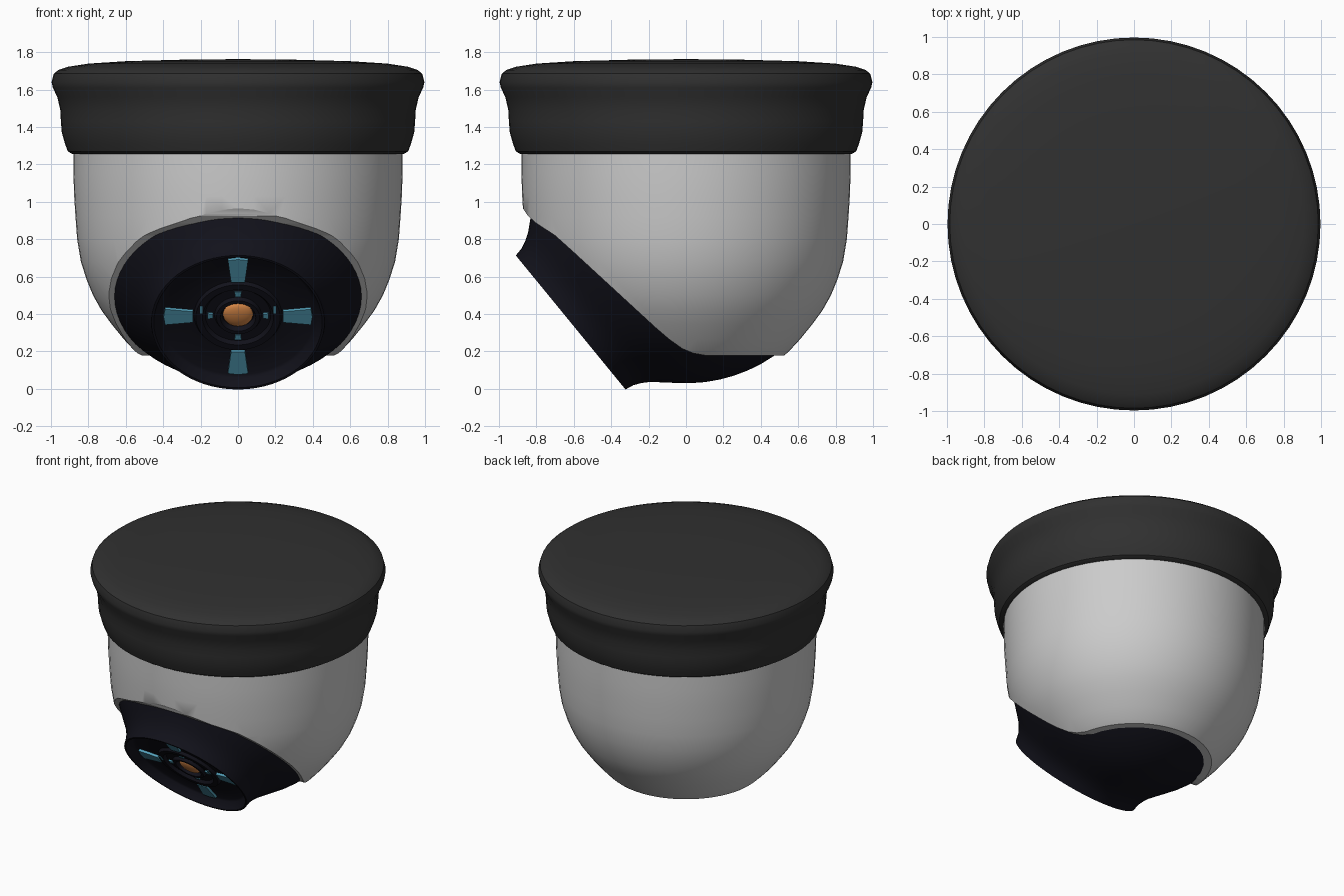
import bpy, bmesh
from math import sin, cos, pi, sqrt, radians, acos
from mathutils import Matrix

if "Cube" in bpy.data.objects:
    bpy.data.objects.remove(bpy.data.objects["Cube"])


def material(name, color):
    m = bpy.data.materials.new(name)
    m.diffuse_color = (*color, 1)
    m.use_nodes = True
    m.node_tree.nodes["Principled BSDF"].inputs["Base Color"].default_value = m.diffuse_color
    return m


CHARCOAL = material("charcoal", (0.03, 0.03, 0.03))
BLACK = material("black", (0.006, 0.006, 0.011))
BLUE = material("blue", (0.09, 0.36, 0.5))
ORANGE = material("orange", (0.75, 0.27, 0.07))


def finish(name, bm, mat=None, matrix=None, smooth=True):
    bmesh.ops.recalc_face_normals(bm, faces=bm.faces)
    me = bpy.data.meshes.new(name)
    bm.to_mesh(me)
    bm.free()
    ob = bpy.data.objects.new(name, me)
    bpy.context.collection.objects.link(ob)
    if mat:
        me.materials.append(mat)
    if matrix:
        ob.matrix_world = matrix
    if smooth:
        shade(ob)
    return ob


def shade(ob):
    bpy.ops.object.select_all(action='DESELECT')
    bpy.context.view_layer.objects.active = ob
    ob.select_set(True)
    bpy.ops.object.shade_smooth_by_angle(angle=radians(35))


def lathe(name, profile, mat=None, matrix=None, n=64, smooth=True):
    """Revolve (radius, z) points that start and end on the axis."""
    bm = bmesh.new()
    rings = []
    for r, z in profile:
        if r == 0:
            rings.append([bm.verts.new((0, 0, z))] * n)
        else:
            rings.append([bm.verts.new((r * cos(2 * pi * i / n), r * sin(2 * pi * i / n), z))
                          for i in range(n)])
    for a, b in zip(rings, rings[1:]):
        for i in range(n):
            j = (i + 1) % n
            bm.faces.new(list(dict.fromkeys((a[i], a[j], b[j], b[i]))))
    return finish(name, bm, mat, matrix, smooth)


def prism(name, outline, lo, hi, axes, mat=None, matrix=None, smooth=False):
    """Extrude a 2D outline; axes maps (u, v, w) to xyz."""
    bm = bmesh.new()
    a = [bm.verts.new(axes(u, v, lo)) for u, v in outline]
    b = [bm.verts.new(axes(u, v, hi)) for u, v in outline]
    bm.faces.new(a)
    bm.faces.new(b)
    for i in range(len(a)):
        j = (i + 1) % len(a)
        bm.faces.new((a[i], a[j], b[j], b[i]))
    return finish(name, bm, mat, matrix, smooth)


# Mounting cap
lathe("mounting_cap", [
    (0, 1.255), (0.885, 1.255), (0.91, 1.27), (0.925, 1.31), (0.942, 1.37), (0.947, 1.43),
    (0.95, 1.49), (0.966, 1.56), (0.99, 1.61), (0.997, 1.64), (0.985, 1.685), (0.96, 1.705),
    (0.91, 1.722), (0.8, 1.739), (0.6, 1.752), (0.3, 1.76), (0, 1.763)], CHARCOAL)

# Housing: deep dome
housing = lathe("housing", [
    (0, 1.30), (0.88, 1.30), (0.88, 1.15), (0.876, 1.03), (0.869, 0.92), (0.86, 0.8),
    (0.84, 0.68), (0.81, 0.585), (0.775, 0.5), (0.73, 0.42), (0.675, 0.345), (0.61, 0.265),
    (0.55, 0.2), (0.48, 0.14), (0.3, 0.06), (0, 0.02)])

# Cutter that opens the lower front of the dome
cutter = prism("opening_cutter", [
    (-0.96, 1.15), (-0.905, 1.03), (-0.875, 0.97), (-0.845, 0.925), (-0.8, 0.885), (-0.7, 0.82),
    (-0.6, 0.73), (-0.16, 0.325), (-0.09, 0.265), (-0.02, 0.215), (0.04, 0.19), (0.11, 0.178),
    (1.2, 0.178), (1.2, -0.3), (-1.3, -0.3), (-1.3, 1.15)],
    -1.2, 1.2, lambda u, v, w: (w, u, v))
mod = housing.modifiers.new("opening", 'BOOLEAN')
mod.operation = 'DIFFERENCE'
mod.solver = 'EXACT'
mod.object = cutter
bpy.context.view_layer.objects.active = housing
housing.select_set(True)
bpy.ops.object.modifier_apply(modifier=mod.name)
bpy.data.objects.remove(cutter)
shade(housing)

# Camera frame: local z looks forward and down
R = 0.83
AIM = Matrix.Translation((0, 0, 0.86)) @ Matrix.Rotation(radians(129.3), 4, 'X')

# Camera ball with flared collar and recessed stepped face
end = acos(0.57 / R)
ball = [(0, -R)]
for i in range(1, 25):
    t = pi + (end - pi) * i / 24
    ball.append((R * sin(t), R * cos(t)))
ball += [(0.55, 0.63), (0.515, 0.67), (0.49, 0.71), (0.472, 0.75), (0.463, 0.797),
         (0.45, 0.797), (0.425, 0.745), (0.41, 0.735),
         (0.235, 0.735), (0.225, 0.755), (0.19, 0.755), (0.175, 0.735),
         (0.125, 0.735), (0.115, 0.755), (0.095, 0.755), (0.085, 0.725), (0, 0.725)]
lathe("camera_ball", ball, BLACK, AIM)

# Lens
lathe("lens", [(0, 0.72)] + [(0.08 * cos(t * pi / 16), 0.728 + 0.03 * sin(t * pi / 16))
                             for t in range(8)] + [(0, 0.758)], ORANGE, AIM, n=32)

# Four lamp panels and four small sensors round the lens
for i in range(4):
    turn = AIM @ Matrix.Rotation(i * pi / 2, 4, 'Z')
    prism(f"lamp_panel_{i + 1}", [(-0.037, 0.24), (0.037, 0.24), (0.054, 0.39), (0, 0.398),
                                  (-0.054, 0.39)],
          0.73, 0.752, lambda u, v, w: (u, v, w), BLUE, turn)
    prism(f"sensor_{i + 1}", [(-0.016, 0.134), (0.016, 0.134), (0.018, 0.164), (-0.018, 0.164)],
          0.73, 0.745, lambda u, v, w: (u, v, w), BLUE, turn)

# Side slivers beside the lens ring
for s in (-1, 1):
    x = s * 0.197
    prism("side_marker_" + ("left" if s < 0 else "right"),
          [(x - 0.006, 0.03), (x + 0.006, 0.03), (x + 0.006, 0.08), (x - 0.006, 0.08)],
          0.73, 0.76, lambda u, v, w: (u, v, w), BLUE, AIM)
